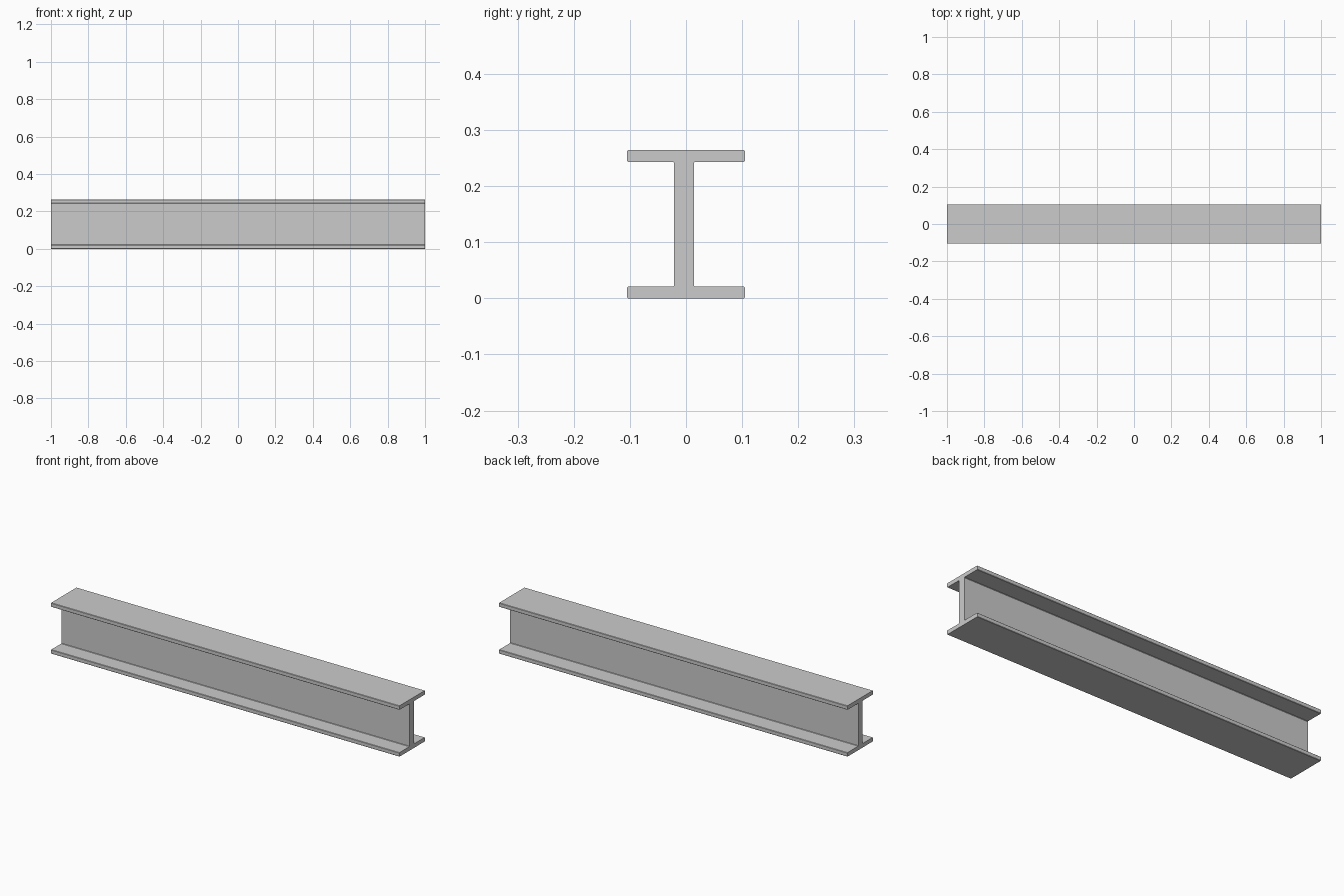
import bpy, bmesh

if "Cube" in bpy.data.objects:
    bpy.data.objects.remove(bpy.data.objects["Cube"])

LENGTH = 2.0
HALF_W, HEIGHT, FLANGE_T = 0.105, 0.264, 0.021
WEB_L, WEB_R = -0.021, 0.014
BEVEL = 0.002

# I-shaped cross-section (y, z): lower half, then mirrored upper half
lower = [(WEB_L, FLANGE_T), (-HALF_W, FLANGE_T), (-HALF_W, 0),
         (HALF_W, 0), (HALF_W, FLANGE_T), (WEB_R, FLANGE_T)]
profile = lower + [(y, HEIGHT - z) for y, z in reversed(lower)]

# extrude the section along x
bm = bmesh.new()
section = bm.faces.new([bm.verts.new((-LENGTH / 2, y, z)) for y, z in profile])
ext = bmesh.ops.extrude_face_region(bm, geom=[section], use_keep_orig=True)
moved = [g for g in ext["geom"] if isinstance(g, bmesh.types.BMVert)]
bmesh.ops.translate(bm, verts=moved, vec=(LENGTH, 0, 0))
bmesh.ops.recalc_face_normals(bm, faces=bm.faces[:])

# slightly eased lengthwise corners and web fillets
long_edges = [e for e in bm.edges
              if abs(e.verts[0].co.x - e.verts[1].co.x) > 1]
bmesh.ops.bevel(bm, geom=long_edges, offset=BEVEL, offset_type='OFFSET',
                segments=1, profile=0.5, affect='EDGES')
bmesh.ops.recalc_face_normals(bm, faces=bm.faces[:])

mesh = bpy.data.meshes.new("i_beam")
bm.to_mesh(mesh)
bm.free()
beam = bpy.data.objects.new("i_beam", mesh)
bpy.context.collection.objects.link(beam)
